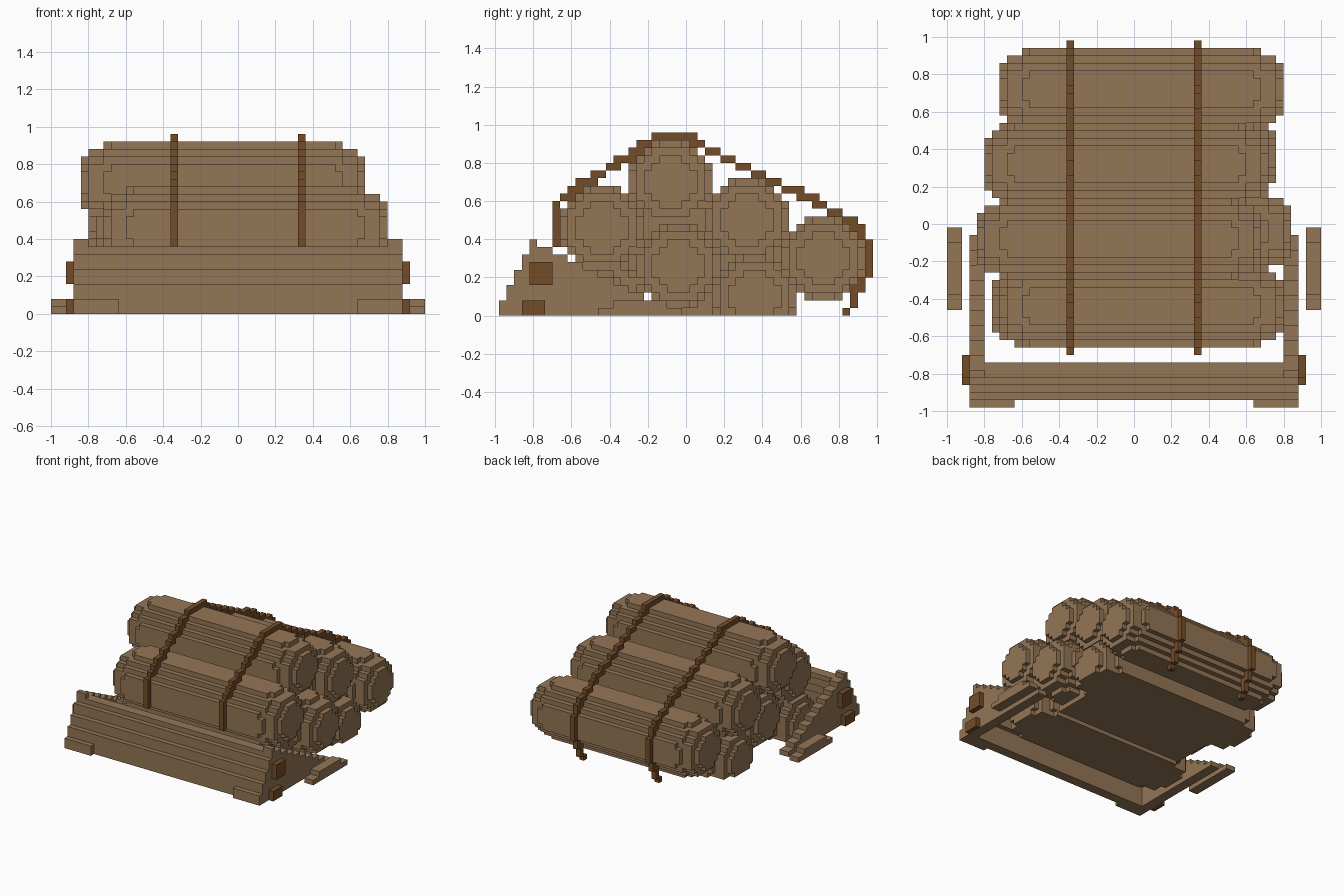
import bpy, bmesh, math

cube = bpy.data.objects.get("Cube")
if cube:
    bpy.data.objects.remove(cube, do_unlink=True)

V = 0.04  # size of one block


def material(name, rgb):
    m = bpy.data.materials.new(name)
    m.use_nodes = True
    m.diffuse_color = (*rgb, 1)
    m.node_tree.nodes["Principled BSDF"].inputs["Base Color"].default_value = (*rgb, 1)
    return m


WOOD = material("tan_wood", (0.295, 0.180, 0.092))
DARK = material("dark_brown", (0.175, 0.073, 0.022))


def finish(name, bm, mat):
    bmesh.ops.recalc_face_normals(bm, faces=bm.faces[:])
    me = bpy.data.meshes.new(name)
    bm.to_mesh(me)
    bm.free()
    me.materials.append(mat)
    ob = bpy.data.objects.new(name, me)
    bpy.context.collection.objects.link(ob)
    return ob


def add_prism(bm, outline, x0, x1):
    """Extrude a (y, z) outline from x0 to x1."""
    a = [bm.verts.new((x0, y, z)) for y, z in outline]
    b = [bm.verts.new((x1, y, z)) for y, z in outline]
    bm.faces.new(a)
    bm.faces.new(b[::-1])
    n = len(a)
    for i in range(n):
        j = (i + 1) % n
        bm.faces.new((a[i], b[i], b[j], a[j]))


def add_box(bm, x0, x1, y0, y1, z0, z1):
    add_prism(bm, [(y0, z0), (y1, z0), (y1, z1), (y0, z1)], x0, x1)


def stepped_outline(rows):
    """Outline of stacked rows (y0, y1, z0, z1), listed from bottom to top."""
    pts = [p for y0, y1, z0, z1 in rows for p in ((y1, z0), (y1, z1))]
    pts += [p for y0, y1, z0, z1 in rows[::-1] for p in ((y0, z1), (y0, z0))]
    out = []
    for i, p in enumerate(pts):  # drop repeated and collinear points
        q, r = pts[i - 1], pts[(i + 1) % len(pts)]
        if not any(abs(q[k] - p[k]) < 1e-6 and abs(p[k] - r[k]) < 1e-6 for k in (0, 1)):
            out.append(p)
    return out


def disc(cy, cz, r2):
    """Blocky circle, cut flat at the ground."""
    rows = []
    for k in range(-5, 6):
        if k * k > r2:
            continue
        w = (math.floor(math.sqrt(r2 - k * k)) + 0.5) * V
        z0, z1 = cz + (k - 0.5) * V, cz + (k + 0.5) * V
        if z1 > 0.001:
            rows.append((cy - w, cy + w, max(z0, 0), z1))
    return stepped_outline(rows)


def log(name, cy, cz, x0, x1):
    """Log with stepped, rounded ends."""
    bm = bmesh.new()
    steps = [(0, 10), (0.04, 20), (0.12, 26), (0.16, 30)]
    for (d0, r2), (d1, _) in zip(steps, steps[1:]):
        add_prism(bm, disc(cy, cz, r2), x0 + d0, x0 + d1)
        add_prism(bm, disc(cy, cz, r2), x1 - d1, x1 - d0)
    add_prism(bm, disc(cy, cz, 30), x0 + 0.16, x1 - 0.16)
    finish(name, bm, WOOD)


# Pile of logs
log("front_log", -0.44, 0.46, -0.72, 0.80)
log("top_log", -0.08, 0.70, -0.84, 0.68)
log("middle_log", 0.32, 0.50, -0.80, 0.72)
log("back_log", 0.72, 0.30, -0.72, 0.80)
log("lower_front_log", -0.44, 0.10, -0.76, 0.72)
log("lower_middle_log", -0.04, 0.26, -0.72, 0.84)
log("lower_back_log", 0.36, 0.10, -0.76, 0.76)

# Wood packed into the hollows between the logs
bm = bmesh.new()
packing = [(-0.18, 0.20, 0, 0.14), (-0.42, 0.50, 0.14, 0.38), (-0.28, 0.16, 0.38, 0.56)]
add_prism(bm, stepped_outline(packing), -0.58, 0.58)
finish("log_packing", bm, WOOD)

# Sloping front board, with projecting feet at both ends
bm = bmesh.new()
rows = []
for i in range(5):
    y = -0.98 + V * max(i, 1)
    rows.append((y, y + 0.08, 0.08 * i, min(0.08 * (i + 1), 0.36)))
add_prism(bm, stepped_outline(rows), -0.80, 0.80)
for x0, x1 in ((-0.80, -0.64), (0.64, 0.80)):
    add_box(bm, x0, x1, -0.98, -0.94, 0, 0.08)
finish("front_board", bm, WOOD)

# Triangular side supports, brackets and loose ground planks
side_rows = [(-0.98 + V * (i // 2), -0.06 - 0.08 * i, V * i, V * (i + 1)) for i in range(10)]
for side, s in (("left", 1), ("right", -1)):
    bm = bmesh.new()
    add_prism(bm, stepped_outline(side_rows), s * 0.80, s * 0.88)
    finish(side + "_support", bm, WOOD)

    bm = bmesh.new()
    add_box(bm, s * 0.88, s * 0.92, -0.82, -0.70, 0.16, 0.28)
    add_box(bm, s * 0.88, s * 0.92, -0.86, -0.74, 0, 0.08)
    finish(side + "_brackets", bm, DARK)

    bm = bmesh.new()
    plank = [(-0.46, -0.02, 0, 0.04), (-0.38, -0.10, 0.04, 0.08)]
    add_prism(bm, stepped_outline(plank), s * 0.92, s * 1.0)
    finish(side + "_ground_plank", bm, WOOD)

# Straps: a path over the pile, snapped to blocks
path = [(-.68, .38), (-.68, .58), (-.64, .62), (-.20, .90), (-.16, .94), (0, .94),
        (.06, .90), (.86, .50), (.92, .46), (.92, .42), (.96, .38), (.96, .22),
        (.92, .18), (.92, .14), (.88, .10), (.88, .06), (.84, .02)]
cells = set()
for (ya, za), (yb, zb) in zip(path, path[1:]):
    for t in range(61):
        f = t / 60
        cells.add((round((ya + (yb - ya) * f) / V), math.floor((za + (zb - za) * f) / V + 1e-6)))
for side, x in (("left", 0.34), ("right", -0.34)):
    bm = bmesh.new()
    for j, k in sorted(cells):
        add_box(bm, x - 0.02, x + 0.02, (j - 0.5) * V, (j + 0.5) * V, k * V, (k + 1) * V)
    finish(side + "_strap", bm, DARK)
